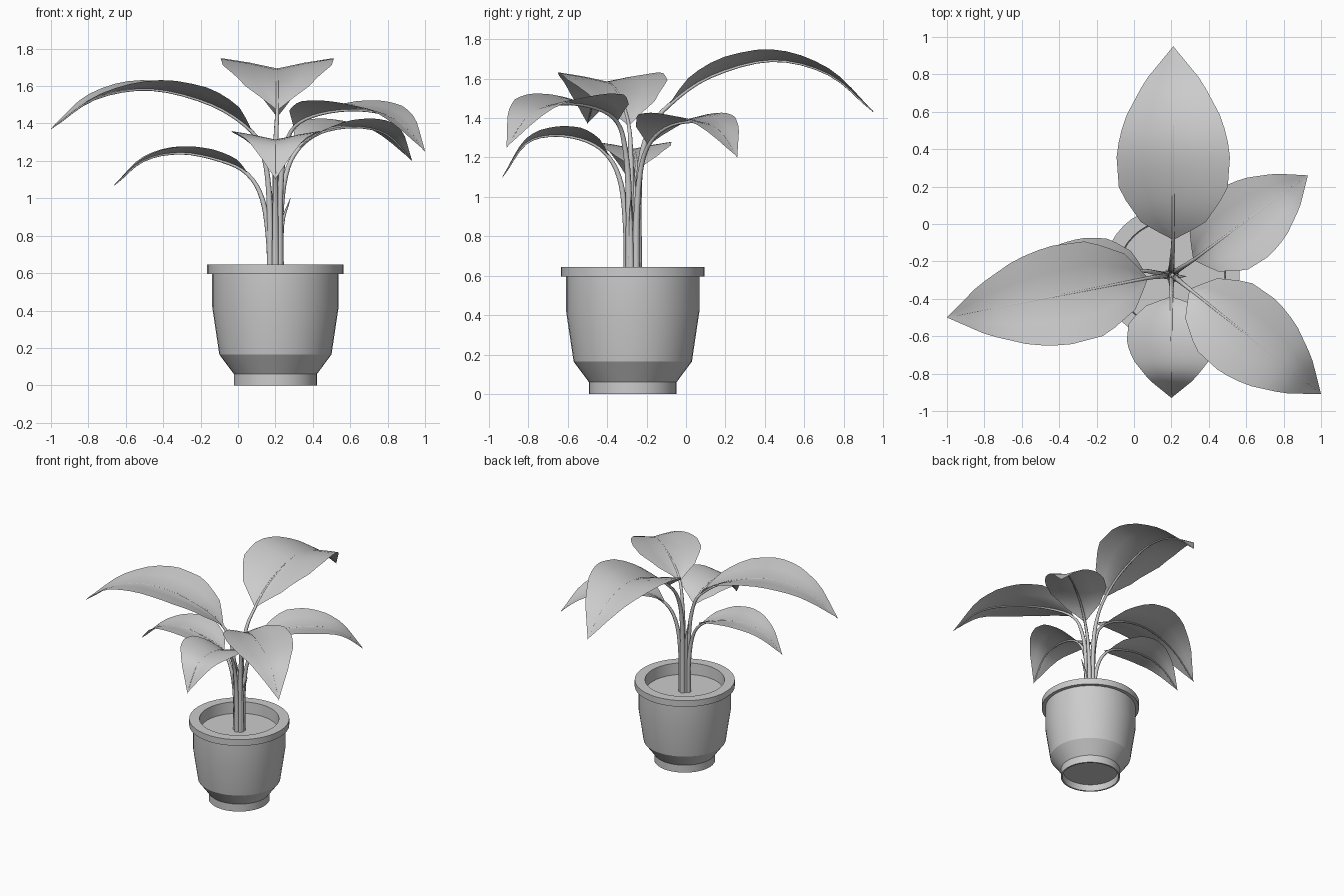
import bpy, math
from mathutils import Vector

if "Cube" in bpy.data.objects:
    bpy.data.objects.remove(bpy.data.objects["Cube"])

grey = bpy.data.materials.new("plain grey")
grey.use_nodes = True
grey.diffuse_color = (0.6, 0.6, 0.6, 1)
grey.node_tree.nodes["Principled BSDF"].inputs["Base Color"].default_value = grey.diffuse_color

CENTRE = Vector((0.2, -0.27, 0))
SOIL = 0.555


def add_mesh(name, verts, faces, angle):
    mesh = bpy.data.meshes.new(name)
    mesh.from_pydata(verts, [], faces)
    mesh.materials.append(grey)
    obj = bpy.data.objects.new(name, mesh)
    bpy.context.collection.objects.link(obj)
    bpy.ops.object.select_all(action='DESELECT')
    obj.select_set(True)
    bpy.context.view_layer.objects.active = obj
    bpy.ops.object.shade_smooth_by_angle(angle=math.radians(angle))
    return obj


def add_tube(name, points, radii):
    curve = bpy.data.curves.new(name, 'CURVE')
    curve.dimensions = '3D'
    curve.bevel_depth = 1
    curve.bevel_resolution = 2
    curve.use_fill_caps = True
    spline = curve.splines.new('POLY')
    spline.points.add(len(points) - 1)
    for target, p, r in zip(spline.points, points, radii):
        target.co = (*p, 1)
        target.radius = r
    curve.materials.append(grey)
    obj = bpy.data.objects.new(name, curve)
    bpy.context.collection.objects.link(obj)


def lathe(name, profile, segments=40):
    verts, faces = [], []
    for r, z in profile:
        for i in range(segments):
            a = math.tau * i / segments
            verts.append(CENTRE + Vector((r * math.cos(a), r * math.sin(a), z)))
    for k in range(len(profile) - 1):
        for i in range(segments):
            j = (i + 1) % segments
            a, b = k * segments, (k + 1) * segments
            faces.append((a + i, a + j, b + j, b + i))
    last = (len(profile) - 1) * segments
    faces.append(list(range(segments))[::-1])
    faces.append([last + i for i in range(segments)])
    return add_mesh(name, verts, faces, 25)


def smooth_path(points, steps):
    # Catmull-Rom curve through the points
    pts = [2 * points[0] - points[1], *points, 2 * points[-1] - points[-2]]
    out = []
    for a, b, c, d in zip(pts, pts[1:], pts[2:], pts[3:]):
        for s in range(steps):
            t = s / steps
            out.append(0.5 * (2 * b + (c - a) * t + (2 * a - 5 * b + 4 * c - d) * t ** 2
                              + (3 * b - a - 3 * c + d) * t ** 3))
    return out + [points[-1]]


# Pot: recessed underside, foot, flared body, rim and soil
lathe("pot", [(0.205, 0.05), (0.21, 0), (0.222, 0), (0.222, 0.06), (0.3, 0.165),
              (0.338, 0.42), (0.338, 0.595), (0.365, 0.595), (0.365, 0.645),
              (0.29, 0.645), (0.285, SOIL)])

# Half width of a leaf along its length, as a fraction of the widest part
OUTLINE = [Vector(p) for p in ((0, 0.03), (0.08, 0.55), (0.25, 0.95), (0.45, 1),
                               (0.62, 0.86), (0.82, 0.5), (1, 0))]


def half_width(t):
    for a, b in zip(OUTLINE, OUTLINE[1:]):
        if t <= b.x:
            return a.y + (b.y - a.y) * (t - a.x) / (b.x - a.x)
    return 0


def add_leaf(name, start, tip, heights, width):
    start, tip = Vector((*start, 0)), Vector((*tip, 0))
    along = (tip - start).normalized()
    side = Vector((-along.y, along.x, 0))
    rib = [start.lerp(tip, f) + Vector((0, 0, z))
           for f, z in zip((0, 0.2, 0.5, 0.78, 1), heights)]
    # Stalk rises from the soil and bends out to the leaf
    foot = CENTRE + along * 0.028
    z = heights[0]
    stalk = [foot + Vector((0, 0, SOIL - 0.01)),
             foot + along * 0.004 + Vector((0, 0, z - 0.38)),
             foot.lerp(start, 0.33) + Vector((0, 0, z - 0.14))]
    path = smooth_path(stalk + rib, 4)
    n = len(path) - 1
    add_tube(name + "_stalk", path, [0.004 + 0.016 * (1 - i / n) ** 1.7 for i in range(n)] + [0.001])
    # Blade is folded up along the midrib
    blade = path[12:]
    m = len(blade) - 1
    across = (-1, -0.5, 0, 0.5, 1)
    verts, faces = [], []
    for i, p in enumerate(blade):
        t = (p - rib[0]).dot(along) / (tip - start).length
        w = width * half_width(min(max(t, 0), 1))
        fold = 0.16 + 0.2 * (1 - t) ** 3
        for u in across:
            lift = fold * w * abs(u) ** 0.8
            verts.append(p + side * w * u + Vector((0, 0, lift + 0.004)))
    k = len(across)
    for i in range(m):
        for j in range(k - 1):
            a = i * k + j
            faces.append((a, a + k, a + k + 1, a + 1))
    add_mesh(name, verts, faces, 60)


add_leaf("back_leaf", (0.21, -0.08), (0.21, 0.95), (1.47, 1.61, 1.69, 1.62, 1.43), 0.305)
add_leaf("right_leaf", (0.07, -0.29), (-1, -0.5), (1.36, 1.5, 1.58, 1.53, 1.37), 0.27)
add_leaf("front_left_leaf", (0.3, -0.35), (1, -0.91), (1.38, 1.45, 1.47, 1.42, 1.25), 0.245)
add_leaf("back_left_leaf", (0.32, -0.19), (0.93, 0.26), (1.26, 1.35, 1.38, 1.34, 1.2), 0.225)
add_leaf("front_leaf", (0.2, -0.39), (0.2, -0.93), (1.2, 1.28, 1.31, 1.27, 1.1), 0.24)
add_leaf("lower_right_leaf", (0.05, -0.25), (-0.66, -0.28), (1.13, 1.2, 1.24, 1.2, 1.07), 0.19)

# Thin pointed sheaths beside the stalks
for name, dx, dy, top in (("right_sheath", -0.045, 0.01, 1.12), ("left_sheath", 0.08, -0.01, 1.0)):
    foot = CENTRE + Vector((dx * 0.35, dy, SOIL))
    mid = CENTRE + Vector((dx * 0.45, dy, top - 0.15))
    end = CENTRE + Vector((dx, dy, top))
    add_tube(name, smooth_path([foot, mid, end], 4), [0.018 - 0.002 * i for i in range(8)] + [0.001])
